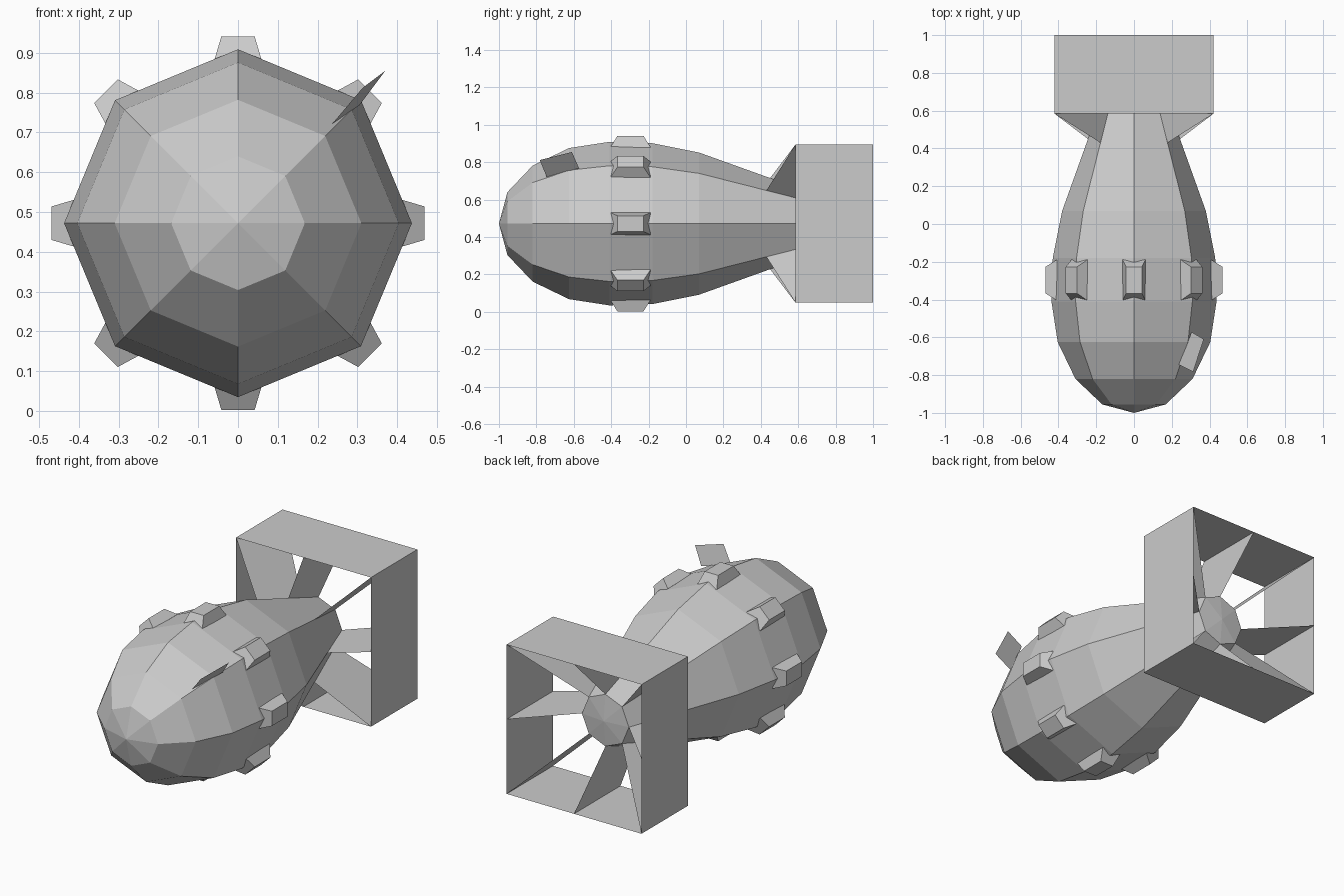
import bpy
from math import cos, sin, pi, sqrt

if "Cube" in bpy.data.objects:
    bpy.data.objects.remove(bpy.data.objects["Cube"])

CZ = 0.472  # height of the long axis
SIDES = 8


def make(name, verts, faces):
    me = bpy.data.meshes.new(name)
    me.from_pydata(verts, [], faces)
    me.update()
    ob = bpy.data.objects.new(name, me)
    bpy.context.collection.objects.link(ob)
    return ob


def polar(angle, r, y, side=0.0):
    """Point at radius r along angle, shifted sideways, around the y axis."""
    return (r * cos(angle) - side * sin(angle), y, CZ + r * sin(angle) + side * cos(angle))


# Body: eight-sided lathe from nose to tail
profile = [(-0.955, 0.168), (-0.82, 0.31), (-0.625, 0.404), (-0.41, 0.437),
           (-0.18, 0.43), (0.07, 0.38), (0.58, 0.197), (0.72, 0.147)]
verts = [polar(k * pi / 4, r, y) for y, r in profile for k in range(SIDES)]
nose, tail = len(verts), len(verts) + 1
verts += [(0, -1, CZ), (0, 0.735, CZ)]
faces = []
last = (len(profile) - 1) * SIDES
for k in range(SIDES):
    n = (k + 1) % SIDES
    faces.append((nose, n, k))
    faces.append((tail, last + k, last + n))
    for i in range(0, last, SIDES):
        faces.append((i + k, i + n, i + SIDES + n, i + SIDES + k))
make("body", verts, faces)

# Lugs: tapered blocks straddling each body edge
for k in range(SIDES):
    a = k * pi / 4
    v = []
    for r, w, l in ((0.408, 0.06, 0.108), (0.469, 0.042, 0.07)):
        v += [polar(a, r, -0.297 + sy * l, sx * w)
              for sx, sy in ((-1, -1), (1, -1), (1, 1), (-1, 1))]
    f = [(3, 2, 1, 0), (4, 5, 6, 7)]
    f += [(i, (i + 1) % 4, (i + 1) % 4 + 4, i + 4) for i in range(4)]
    make(f"lug_{k}", v, f)

# Tail box: thin square tube open at both ends
H = 0.422
corners = [(-H, -H), (H, -H), (H, H), (-H, H)]
make("tail_box", [(x, y, CZ + z) for y in (0.585, 1.0) for x, z in corners],
     [(i, (i + 1) % 4, (i + 1) % 4 + 4, i + 4) for i in range(4)])

# Fins: thin plates from each body edge to the box corners and wall middles
for k in range(SIDES):
    a = k * pi / 4
    reach = H * sqrt(2) if k % 2 else H
    root = (0.43, 0.251) if k % 2 else (0.45, 0.244)
    outline = [root, (0.585, reach), (1.0, reach), (0.72, 0.147)]
    make(f"fin_{k}", [polar(a, r, y) for y, r in outline] + [polar(a, 0.197, 0.58)],
         [(0, 1, 4), (1, 2, 3, 4)])

# Small flat tab standing on one upper edge near the nose
make("nose_tab", [(0.37, -0.61, 0.855), (0.313, -0.782, 0.812),
                  (0.237, -0.745, 0.722), (0.305, -0.572, 0.768)], [(0, 1, 2, 3)])
